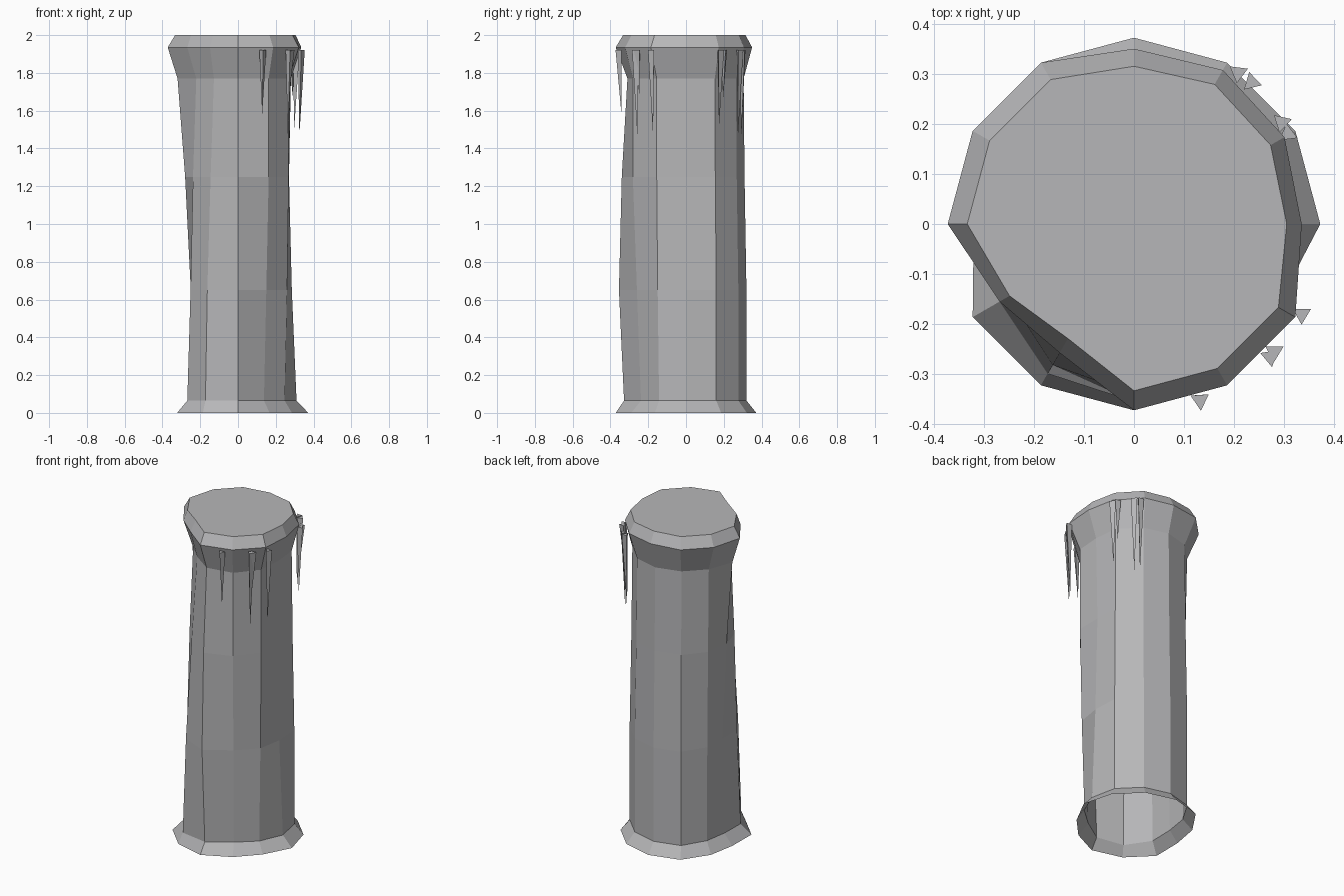
import bpy
import bmesh
from math import cos, sin, pi

cube = bpy.data.objects.get("Cube")
if cube:
    bpy.data.objects.remove(cube)

SIDES = 12
stone = bpy.data.materials.new("stone grey")
stone.use_nodes = True
grey = (0.47, 0.47, 0.48, 1)
stone.diffuse_color = grey
stone.node_tree.nodes["Principled BSDF"].inputs["Base Color"].default_value = grey


def finish(bm, name):
    bmesh.ops.recalc_face_normals(bm, faces=bm.faces[:])
    mesh = bpy.data.meshes.new(name)
    bm.to_mesh(mesh)
    bm.free()
    mesh.materials.append(stone)
    obj = bpy.data.objects.new(name, mesh)
    bpy.context.collection.objects.link(obj)
    return obj


def add_ring(bm, z, radius, worn):
    """Twelve-sided ring; worn maps a corner number to its own radius."""
    ring = []
    for k in range(SIDES):
        r = worn.get(k, radius)
        a = 2 * pi * k / SIDES
        ring.append(bm.verts.new((r * cos(a), r * sin(a), z)))
    return ring


# Column: flared foot, uneven shaft, flared head chipped at one corner
rings = [
    (0.00, 0.372, {5: 0.335, 6: 0.32, 10: 0.335, 11: 0.33}),
    (0.065, 0.32, {0: 0.31, 5: 0.28, 6: 0.265, 7: 0.31, 8: 0.345, 9: 0.328, 10: 0.275, 11: 0.285}),
    (0.65, 0.32, {0: 0.285, 5: 0.285, 6: 0.25, 7: 0.29, 8: 0.325, 9: 0.355, 10: 0.30, 11: 0.30}),
    (1.25, 0.31, {0: 0.27, 5: 0.295, 6: 0.28, 7: 0.275, 8: 0.29, 9: 0.34, 10: 0.325}),
    (1.77, 0.305, {0: 0.28, 6: 0.32, 7: 0.255, 8: 0.255, 9: 0.31, 10: 0.325, 11: 0.31}),
    (1.935, 0.372, {0: 0.335, 1: 0.347, 2: 0.355, 3: 0.35, 7: 0.31, 8: 0.297}),
    (2.00, 0.333, {0: 0.305, 1: 0.315, 2: 0.322, 3: 0.315, 7: 0.287, 8: 0.264}),
]
bm = bmesh.new()
loops = [add_ring(bm, *r) for r in rings]
for low, high in zip(loops, loops[1:]):
    for k in range(SIDES):
        n = (k + 1) % SIDES
        bm.faces.new((low[k], low[n], high[n], high[k]))
bm.faces.new(loops[-1])
finish(bm, "column")

# Icicles: three-sided spikes hanging under the rim (x, y, tip height, turn)
icicles = [
    (0.132, -0.352, 1.58, -1.5),
    (0.272, -0.265, 1.46, -1.4),
    (0.280, -0.255, 1.69, 0.5),
    (0.335, -0.180, 1.47, 2.6),
    (0.295, 0.203, 1.67, 2.4),
    (0.307, 0.180, 1.51, 1.7),
    (0.208, 0.302, 1.46, 0.4),
    (0.235, 0.283, 1.45, 3.9),
]
for i, (x, y, tip, turn) in enumerate(icicles):
    bm = bmesh.new()
    top = [bm.verts.new((x + 0.021 * cos(turn + a), y + 0.021 * sin(turn + a), 1.92))
           for a in (0, 2 * pi / 3, 4 * pi / 3)]
    point = bm.verts.new((x * 0.97, y * 0.97, tip))
    bm.faces.new(top)
    for k in range(3):
        bm.faces.new((top[k], top[(k + 1) % 3], point))
    finish(bm, f"icicle_{i + 1}")
